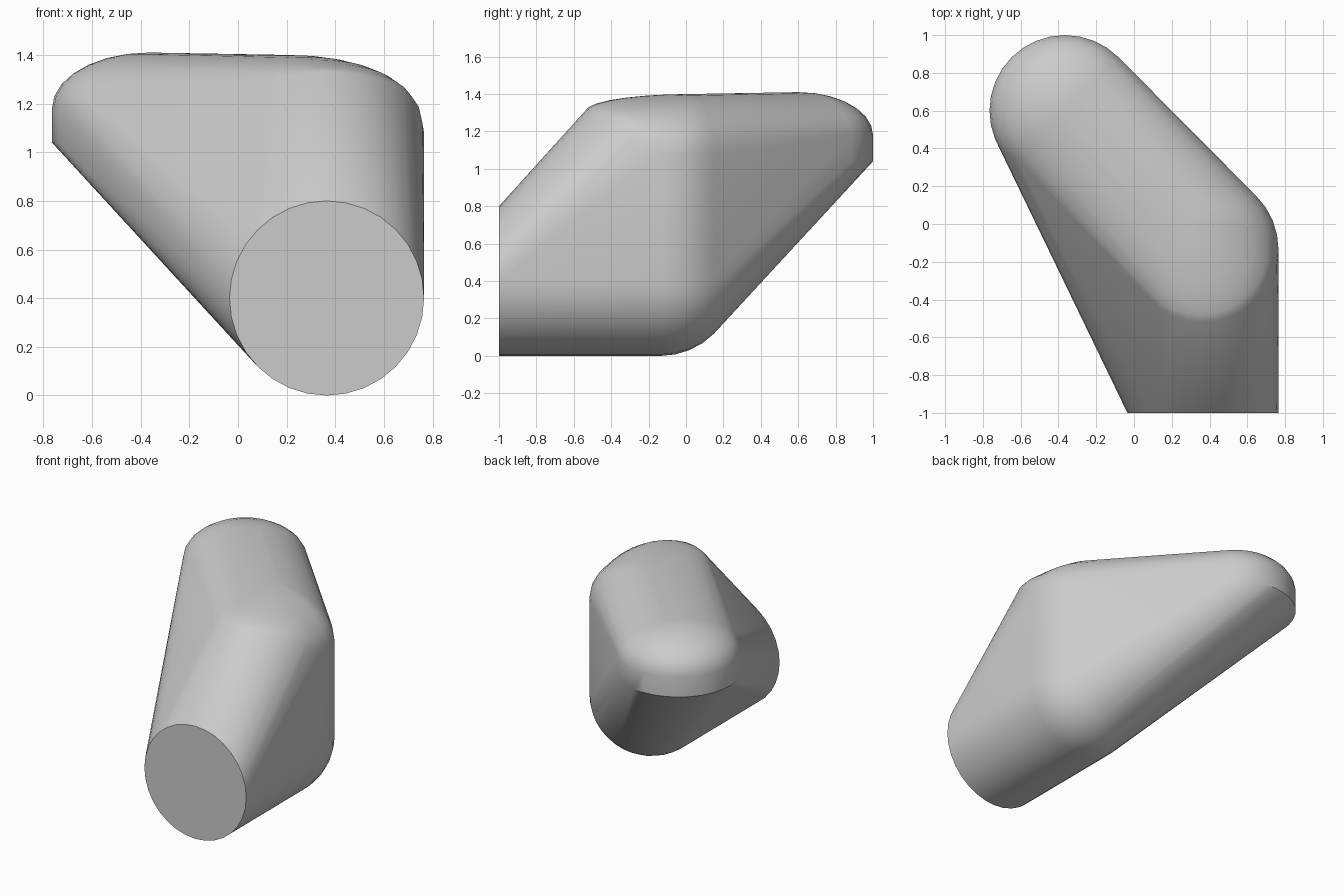
import bpy, bmesh, math
from mathutils import Vector

cube = bpy.data.objects.get("Cube")
if cube:
    bpy.data.objects.remove(cube, do_unlink=True)

R = 0.4
SEG = 32
ANGLES = [2 * math.pi * i / SEG for i in range(SEG)]
elbow = Vector((0.365, -0.135, 0.4))
tail = Vector((-0.365, 0.6, 0))


def dome(centre, apex, spring):
    """Rounded cap rising from a rim of varying height to an apex."""
    points = []
    for a in ANGLES:
        rim = Vector((centre.x + R * math.cos(a), centre.y + R * math.sin(a), spring(a)))
        for k in range(7):
            t = math.pi / 2 * k / 7
            p = apex.lerp(rim, math.cos(t))
            p.z = rim.z + (apex.z - rim.z) * math.sin(t)
            points.append(p)
    return points + [apex]


points = []
# Flat round front face
points += [Vector((elbow.x + R * math.cos(a), -1, R + R * math.sin(a))) for a in ANGLES]
# Ball at the lower bend
for k in range(1, 16):
    t = math.pi * k / 16
    points += [elbow + R * Vector((math.sin(t) * math.cos(a), math.cos(t), math.sin(t) * math.sin(a)))
               for a in ANGLES]
# Upper bend, with its rim raised toward the front
points += dome(elbow, Vector((0.2, 0.03, 1.4)), lambda a: 1.08 + 0.23 * max(0, -math.sin(a)))
# Rounded rear end with a short upright wall
points += dome(tail, Vector((-0.365, 0.6, 1.41)), lambda a: 1.18)
points += [Vector((tail.x + R * math.cos(a), tail.y + R * math.sin(a), 1.04)) for a in ANGLES]

# Skin all the sections together
bm = bmesh.new()
for p in points:
    bm.verts.new(p)
bmesh.ops.remove_doubles(bm, verts=bm.verts[:], dist=0.0005)
bmesh.ops.convex_hull(bm, input=bm.verts[:])
loose = [v for v in bm.verts if not v.link_faces]
bmesh.ops.delete(bm, geom=loose, context='VERTS')
bmesh.ops.dissolve_limit(bm, angle_limit=0.005, verts=bm.verts[:], edges=bm.edges[:])
bmesh.ops.recalc_face_normals(bm, faces=bm.faces[:])
mesh = bpy.data.meshes.new("bent_body")
bm.to_mesh(mesh)
bm.free()

body = bpy.data.objects.new("bent_body", mesh)
bpy.context.collection.objects.link(body)

# Plain grey finish
grey = bpy.data.materials.new("light_grey")
grey.use_nodes = True
colour = (0.6, 0.6, 0.6, 1)
grey.diffuse_color = colour
grey.node_tree.nodes["Principled BSDF"].inputs["Base Color"].default_value = colour
mesh.materials.append(grey)

bpy.ops.object.select_all(action='DESELECT')
body.select_set(True)
bpy.context.view_layer.objects.active = body
bpy.ops.object.shade_smooth_by_angle(angle=math.radians(35))
